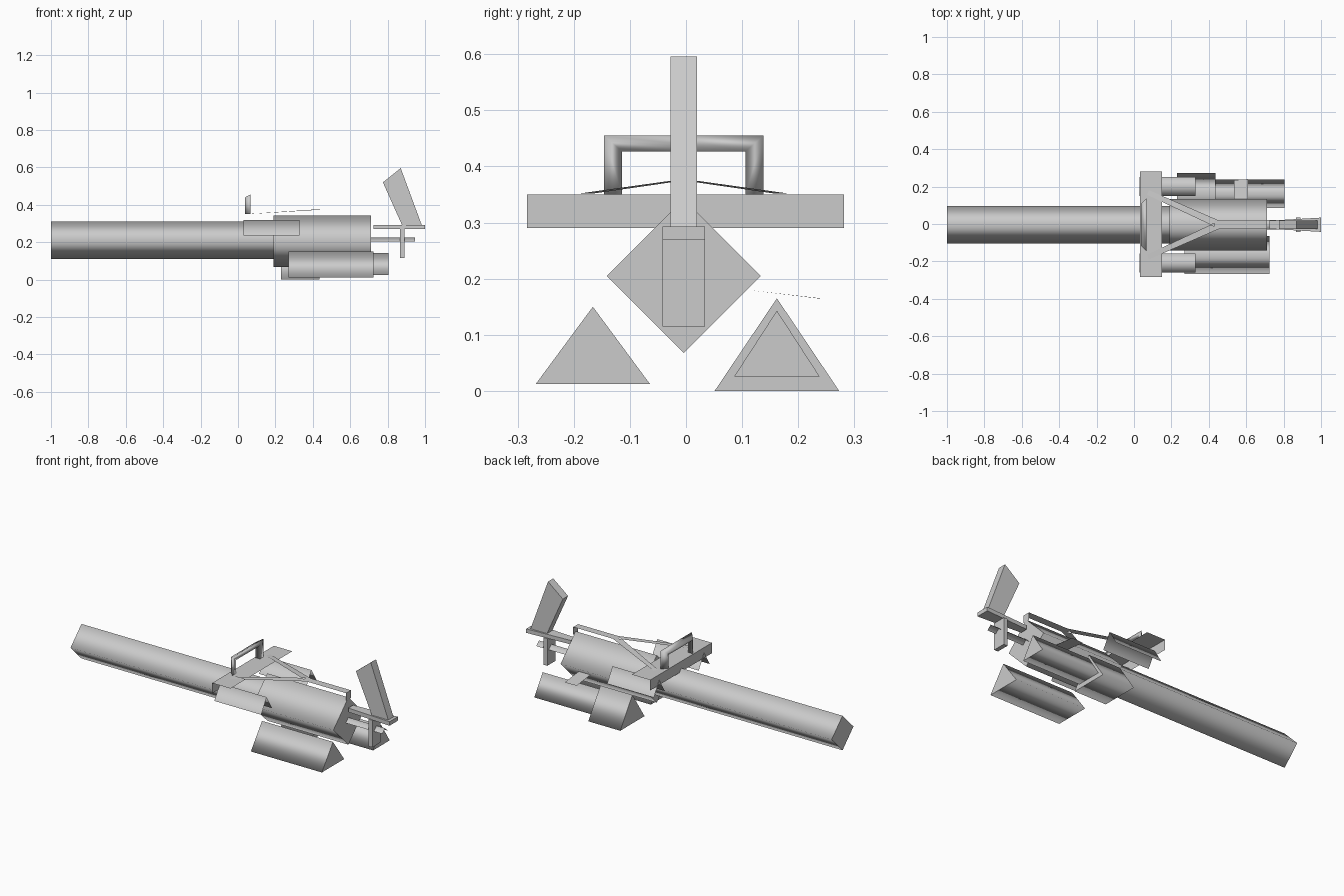
import bpy, bmesh

cube = bpy.data.objects.get("Cube")
if cube:
    bpy.data.objects.remove(cube, do_unlink=True)

YC = -0.004  # centre line of the hull

grey = bpy.data.materials.new("plain_grey")
grey.use_nodes = True
grey.diffuse_color = (0.6, 0.6, 0.6, 1)
grey.node_tree.nodes["Principled BSDF"].inputs["Base Color"].default_value = (0.6, 0.6, 0.6, 1)


def loft(name, start, end, smooth=False, closed=True, all_smooth=False):
    """Join two matching rings of 3D points; closed rings get flat caps."""
    bm = bmesh.new()
    a = [bm.verts.new(p) for p in start]
    b = [bm.verts.new(p) for p in end]
    n = len(a)
    for i in range(n if closed else n - 1):
        j = (i + 1) % n
        bm.faces.new((a[i], a[j], b[j], b[i])).smooth = smooth
    if closed:
        for ring in (a, b):
            cap = bm.faces.new(ring)
            cap.smooth = all_smooth
            for edge in cap.edges:
                edge.smooth = all_smooth
        bmesh.ops.recalc_face_normals(bm, faces=bm.faces[:])
    else:
        # open sheets face upward
        bm.normal_update()
        if sum(f.normal.z for f in bm.faces) < 0:
            bmesh.ops.reverse_faces(bm, faces=bm.faces[:])
    mesh = bpy.data.meshes.new(name)
    bm.to_mesh(mesh)
    bm.free()
    mesh.materials.append(grey)
    ob = bpy.data.objects.new(name, mesh)
    bpy.context.collection.objects.link(ob)
    return ob


def along_x(name, profile, x0, x1, **kw):
    """Extrude a (y, z) profile along x."""
    return loft(name, [(x0, y, z) for y, z in profile], [(x1, y, z) for y, z in profile], **kw)


def across_y(name, profile, y0, y1, **kw):
    """Extrude an (x, z) profile along y."""
    return loft(name, [(x, y0, z) for x, z in profile], [(x, y1, z) for x, z in profile], **kw)


def diamond(z, r):
    return [(YC, z + r), (YC + r, z), (YC, z - r), (YC - r, z)]


def triangle(y, half, z0, z1):
    return [(y - half, z0), (y, z1), (y + half, z0)]


# Long boom and thicker hull
along_x("boom", diamond(0.21, 0.1), -1.0, 0.3, smooth=True)
along_x("hull", diamond(0.205, 0.137), 0.19, 0.71, smooth=True)

# Lower three-sided pods
along_x("right_pod", triangle(-0.166, 0.102, 0.012, 0.15), 0.27, 0.725, smooth=True)
along_x("left_pod_front", triangle(0.162, 0.111, 0.0, 0.165), 0.23, 0.435, smooth=True)
along_x("left_pod_rear", triangle(0.162, 0.076, 0.026, 0.143), 0.43, 0.805, smooth=True)

# Thin bracket between hull and left pod
loft("pod_bracket", [(0.535, 0.11, 0.18), (0.61, 0.11, 0.18)],
     [(0.535, 0.235, 0.165), (0.61, 0.24, 0.165)], closed=False)

# Folded cowls under the cross plate
for side, sign in (("left", 1), ("right", -1)):
    along_x(side + "_cowl", triangle(YC + sign * 0.205, 0.05, 0.237, 0.32),
            0.03, 0.33, smooth=True, closed=False)

# Cross plate: thin folded sheet with a front lip
across_y("cross_plate", [(0.032, 0.29), (0.032, 0.35), (0.15, 0.35)], -0.283, 0.282, closed=False)


# Arched handle, bevelled towards the boom
def arch(x, half, top):
    outer = [(half, 0.35), (half, top), (-half, top), (-half, 0.35)]
    inner = [(-0.11, 0.35), (-0.11, 0.427), (0.11, 0.427), (0.11, 0.35)]
    return [(x, YC + y, z) for y, z in outer + inner]


loft("handle", arch(0.038, 0.114, 0.44), arch(0.066, 0.142, 0.455), smooth=True, all_smooth=True)

# Flat brace: two arms meeting in a spine that folds down at the rear
for side, sign in (("left", 1), ("right", -1)):
    loft(side + "_brace_arm",
         [(0.08, YC + sign * 0.185, 0.352), (0.07, YC + sign * 0.16, 0.352)],
         [(0.46, YC + sign * 0.02, 0.375), (0.41, YC, 0.375)], closed=False)
across_y("brace_spine", [(0.43, 0.375), (0.71, 0.375), (0.71, 0.33)],
         YC - 0.022, YC + 0.022, closed=False)


# Tail: tapered bar, fin, hanging plate and small folded rod
def bar_end(x, half):
    return [(x, YC + y, z) for y, z in ((-half, 0.27), (half, 0.27), (half, 0.293), (-half, 0.293))]


loft("tail_bar", bar_end(0.725, 0.022), bar_end(1.0, 0.038))
across_y("tail_fin", [(0.88, 0.285), (0.775, 0.52), (0.87, 0.596), (0.985, 0.285)],
         YC - 0.024, YC + 0.024)
across_y("tail_plate", [(0.865, 0.115), (0.89, 0.115), (0.89, 0.272), (0.865, 0.272)],
         YC - 0.038, YC + 0.038)
along_x("tail_rod", triangle(YC, 0.025, 0.203, 0.226), 0.7, 0.945, smooth=True, closed=False)
